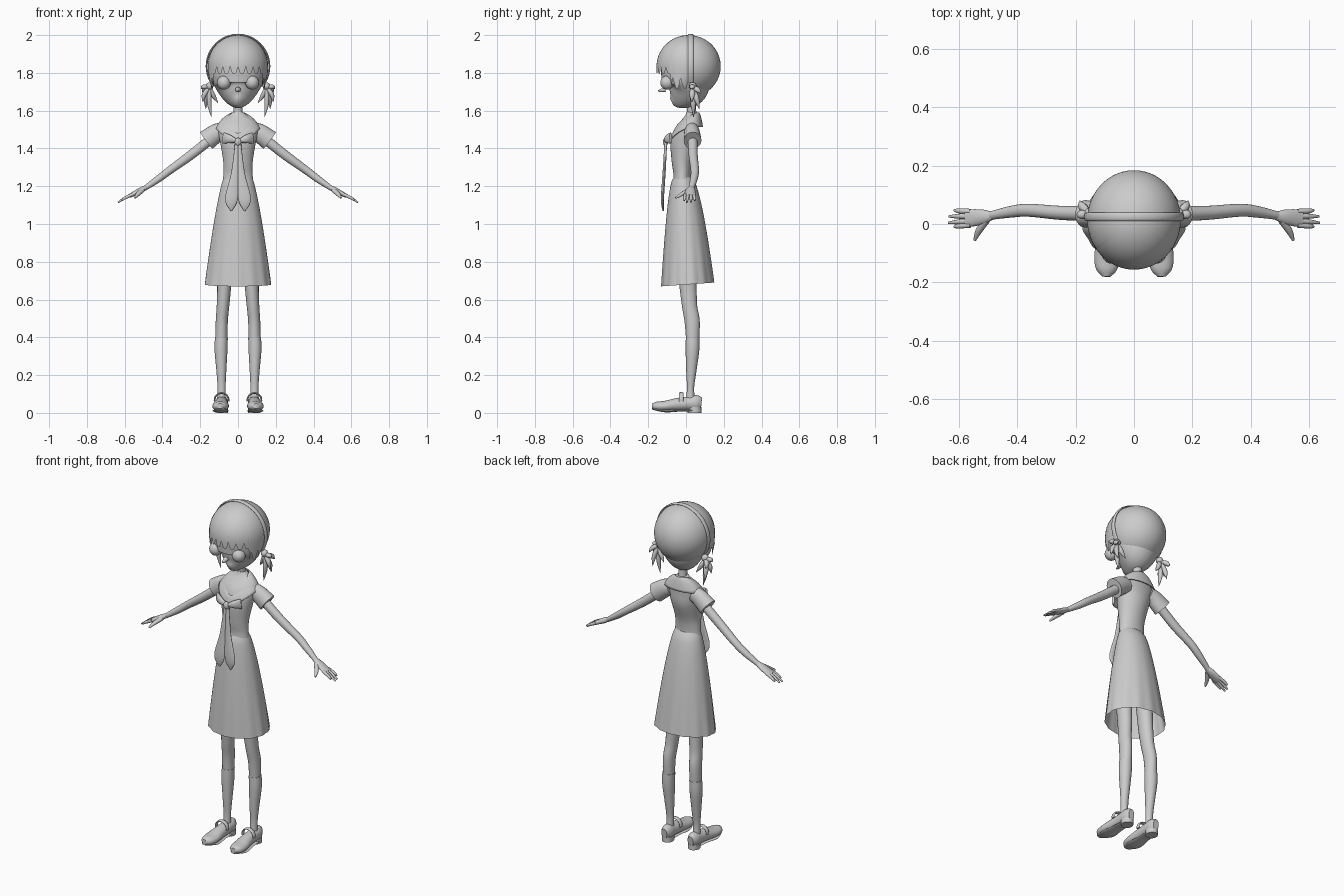
import bpy, bmesh
from math import sin, cos, pi, radians, degrees, acos, sqrt
from mathutils import Vector

if "Cube" in bpy.data.objects:
    bpy.data.objects.remove(bpy.data.objects["Cube"], do_unlink=True)

GREY = (0.6, 0.6, 0.6, 1)
grey = bpy.data.materials.new("plain_grey")
grey.use_nodes = True
grey.diffuse_color = GREY
grey.node_tree.nodes["Principled BSDF"].inputs["Base Color"].default_value = GREY


def finish(name, bm, sharp=50):
    bmesh.ops.recalc_face_normals(bm, faces=bm.faces)
    mesh = bpy.data.meshes.new(name)
    bm.to_mesh(mesh)
    bm.free()
    obj = bpy.data.objects.new(name, mesh)
    bpy.context.collection.objects.link(obj)
    mesh.materials.append(grey)
    bpy.ops.object.select_all(action='DESELECT')
    obj.select_set(True)
    bpy.context.view_layer.objects.active = obj
    bpy.ops.object.shade_smooth_by_angle(angle=radians(sharp))
    return obj


def sheet(name, rings, caps=False, closed=True, sharp=50):
    """Skin a list of point rings."""
    bm = bmesh.new()
    rows = [[bm.verts.new(p) for p in ring] for ring in rings]
    n = len(rows[0])
    for a, b in zip(rows, rows[1:]):
        for i in range(n if closed else n - 1):
            j = (i + 1) % n
            bm.faces.new((a[i], a[j], b[j], b[i]))
    if caps:
        bm.faces.new(rows[0])
        bm.faces.new(rows[-1])
    return finish(name, bm, sharp)


def spline(pts, steps):
    """Catmull-Rom samples through points of any dimension."""
    p = [pts[0]] + list(pts) + [pts[-1]]
    out = []
    for k in range(1, len(p) - 2):
        for s in range(steps):
            t = s / steps
            out.append([0.5 * (2 * b + (c - a) * t + (2 * a - 5 * b + 4 * c - d) * t * t
                               + (3 * b - a - 3 * c + d) * t ** 3)
                        for a, b, c, d in zip(*p[k - 1:k + 3])])
    return out + [list(pts[-1])]


def tube(name, pts, ref=(1, 0, 0), side=1, n=20, steps=5):
    """Elliptical tube; each point is x, y, z, radius along ref, other radius."""
    path = spline([(side * p[0], *p[1:]) for p in pts], steps)
    centres = [Vector(p[:3]) for p in path]
    rings = []
    for i, p in enumerate(path):
        t = (centres[min(i + 1, len(path) - 1)] - centres[max(i - 1, 0)]).normalized()
        u = Vector(ref) - t * t.dot(Vector(ref))
        u.normalize()
        v = t.cross(u)
        ra, rb = max(p[3], .001), max(p[4], .001)
        rings.append([centres[i] + u * ra * cos(2 * pi * k / n) + v * rb * sin(2 * pi * k / n)
                      for k in range(n)])
    return sheet(name, rings, caps=True)


def stack(name, levels):
    """Vertical body section; each level is z, centre y, x radius, y radius."""
    return tube(name, [(0, cy, z, rx, ry) for z, cy, rx, ry in levels], n=40)


def ball(name, centre, size):
    bm = bmesh.new()
    bmesh.ops.create_uvsphere(bm, u_segments=24, v_segments=16, radius=1)
    for v in bm.verts:
        v.co = Vector(c + s * q for c, s, q in zip(centre, size, v.co))
    return finish(name, bm)


# Head and neck
stack("head", [(1.645, -.075, .012, .02), (1.66, -.05, .05, .06), (1.69, -.02, .09, .1),
               (1.72, -.005, .118, .122), (1.76, 0, .138, .13), (1.82, .005, .145, .137),
               (1.9, .01, .125, .12), (1.96, .015, .06, .06)])
stack("neck", [(1.53, .035, .028, .028), (1.6, .03, .024, .024), (1.7, .02, .026, .026)])
tube("nose", [(0, -.11, 1.712, .014, .014), (0, -.135, 1.706, .008, .008),
              (0, -.149, 1.705, .002, .002)])


# Bobbed hair with a jagged fringe and longer side locks
def hair_point(a, row, rows):
    d = abs(degrees(a))
    tooth = abs((d / 15) % 1 - .5) * 2
    if d < 55:
        low = 1.795 + .04 * tooth ** 3
    elif d < 95:
        low = 1.715 + .06 * tooth ** 2
    else:
        low = 1.672
    phi = acos(max(-.99, (low - 1.835) / .165)) * max(row, .05) / rows
    width = sin(phi)
    if phi > pi / 2:
        front = min(1, max(0, cos(a) + .15) * 2)
        width += (1 - width) * front * .8
    return (.16 * width * sin(a), .014 - .17 * width * cos(a), 1.835 + .165 * cos(phi))


AROUND = 192
sheet("hair", [[hair_point(2 * pi * k / AROUND - pi, r, 24) for k in range(AROUND)]
               for r in range(25)], sharp=60)
tube("headband", [(.166 * cos(radians(a)), .025, 1.835 + .167 * sin(radians(a)), .014, .005)
                  for a in range(-30, 211, 10)], ref=(0, 1, 0), n=12, steps=2)

# Torso and skirt
stack("blouse", [(1.235, -.02, .08, .047), (1.27, -.02, .077, .047), (1.33, -.02, .078, .056),
                 (1.42, -.01, .092, .073), (1.48, .002, .104, .068), (1.53, .02, .103, .05),
                 (1.565, .03, .06, .036), (1.59, .034, .03, .03)])


def skirt_point(a, t):
    pleat = 1 + .03 * t * t * (2 * abs((a * 14 / (2 * pi)) % 1 - .5) - .5)
    back = (1 - cos(a)) / 2
    front_y, back_y = -.063 - .067 * sqrt(t), .028 + .12 * t ** .6
    mid, half = (front_y + back_y) / 2, (back_y - front_y) / 2
    z = 1.25 - t * (.58 - .02 * back)
    return ((.073 + .104 * t ** .75) * sin(a) * pleat, mid - half * cos(a) * pleat, z)


sheet("skirt", [[skirt_point(2 * pi * k / 112, r / 24) for k in range(112)]
                for r in range(25)], sharp=40)


# Sailor collar, dipping to a point at the chest
def collar_point(a, t):
    f = (1 + cos(a)) / 2
    inner = Vector((.045 * sin(a), .03 - .04 * cos(a) - .06 * f ** 3, 1.59 - .11 * f ** 3))
    outer = Vector((.12 * sin(a), .03 - .06 * cos(a) - .06 * f ** 2, 1.515 - .075 * f ** 4))
    p = inner.lerp(outer, t)
    p.z += .012 * sin(pi * t)
    return p


collar = sheet("collar", [[collar_point(2 * pi * k / 64, r / 8) for k in range(64)]
                          for r in range(9)])
edge = collar.modifiers.new("thickness", 'SOLIDIFY')
edge.thickness = .006

# Neckerchief knot
ball("scarf_knot", (0, -.108, 1.435), (.018, .014, .022))

for s, tag in ((1, "left"), (-1, "right")):
    def part(name, pts, ref=(1, 0, 0), **kw):
        return tube(tag + "_" + name, pts, ref, s, **kw)

    ball(tag + "_eye", (s * .075, -.1, 1.748), (.036, .036, .037))

    # Neckerchief wing and tail
    part("scarf_wing", [(.01, -.105, 1.44, .01, .01), (.045, -.1, 1.45, .022, .014),
                        (.078, -.08, 1.455, .03, .008)], (0, 0, 1))
    part("scarf_tail", [(.006, -.107, 1.43, .01, .007), (.016, -.116, 1.27, .02, .008),
                        (.035, -.125, 1.13, .033, .008), (.035, -.12, 1.07, .004, .004)])

    # Pigtail
    ball(tag + "_hair_tie", (s * .15, .035, 1.73), (.02, .02, .02))
    root = Vector((.15, .035, 1.725))
    for i, tip in enumerate([(.14, .04, 1.565), (.17, .07, 1.61), (.187, .03, 1.645),
                             (.195, .03, 1.715), (.185, .08, 1.69), (.105, .055, 1.64)]):
        mid = root.lerp(Vector(tip), .55) + Vector((.008, 0, .006))
        part(f"pigtail_lock_{i + 1}", [(*root, .008, .008), (*mid, .015, .013),
                                      (*tip, .001, .001)], (0, 1, 0), n=10)

    # Sleeve and arm
    part("sleeve", [(.075, .03, 1.495, .036, .045), (.115, .032, 1.48, .042, .05),
                    (.168, .035, 1.442, .047, .055)], (0, 1, 0))
    part("arm", [(.13, .035, 1.46, .026, .026), (.25, .038, 1.365, .024, .025),
                 (.36, .047, 1.285, .022, .021), (.42, .042, 1.24, .02, .019),
                 (.495, .028, 1.188, .014, .013)], (0, 1, 0))

    # Hand with four fingers and a thumb
    part("palm", [(.485, .028, 1.195, .014, .012), (.52, .024, 1.176, .026, .015),
                  (.575, .019, 1.148, .031, .01)], (0, 1, 0))
    for i, (base, tip, reach) in enumerate([(.043, .047, .615), (.027, .026, .633),
                                            (.011, .004, .635), (-.004, -.01, .615)]):
        drop = (reach - .56) * .5
        part(f"finger_{i + 1}", [(.56, base, 1.156, .009, .009),
                                 (.6, (base + tip) / 2, 1.137, .0085, .008),
                                 (reach, tip, 1.152 - drop, .004, .004)], (0, 1, 0), n=10)
    part("thumb", [(.505, .012, 1.18, .013, .012), (.53, -.022, 1.158, .012, .01),
                   (.545, -.055, 1.138, .005, .005)], (1, 0, 0), n=10)

    # Leg and knee sock
    part("leg", [(.065, -.005, 1.0, .05, .055), (.072, .005, .75, .04, .047),
                 (.074, .012, .65, .036, .044), (.08, .02, .56, .033, .04),
                 (.086, .033, .48, .032, .04), (.088, .035, .36, .031, .033)])
    part("sock", [(.088, .035, .398, .034, .036), (.09, .034, .33, .034, .036),
                  (.088, .028, .22, .026, .027), (.087, .024, .13, .021, .019),
                  (.087, .024, .05, .022, .026)])

    # Strapped shoe with a low heel
    part("shoe", [(.086, .082, .05, .018, .03), (.086, .055, .052, .032, .042),
                  (.087, .01, .05, .034, .036), (.089, -.045, .045, .037, .034),
                  (.092, -.11, .036, .044, .028), (.094, -.155, .035, .036, .024),
                  (.095, -.18, .036, .014, .014)])
    part("heel", [(.086, .045, 0, .032, .036), (.086, .045, .03, .032, .036)], steps=1)
    part("shoe_strap", [(.087 + .037 * cos(radians(a)), -.025,
                         .068 + .037 * sin(radians(a)), .013, .005)
                        for a in range(-10, 191, 20)], (0, 1, 0), n=10, steps=2)
    part("sole", [(.086, .05, .013, .03, .006), (.089, -.03, .013, .034, .006),
                  (.092, -.11, .011, .043, .008), (.095, -.175, .022, .02, .006)])
